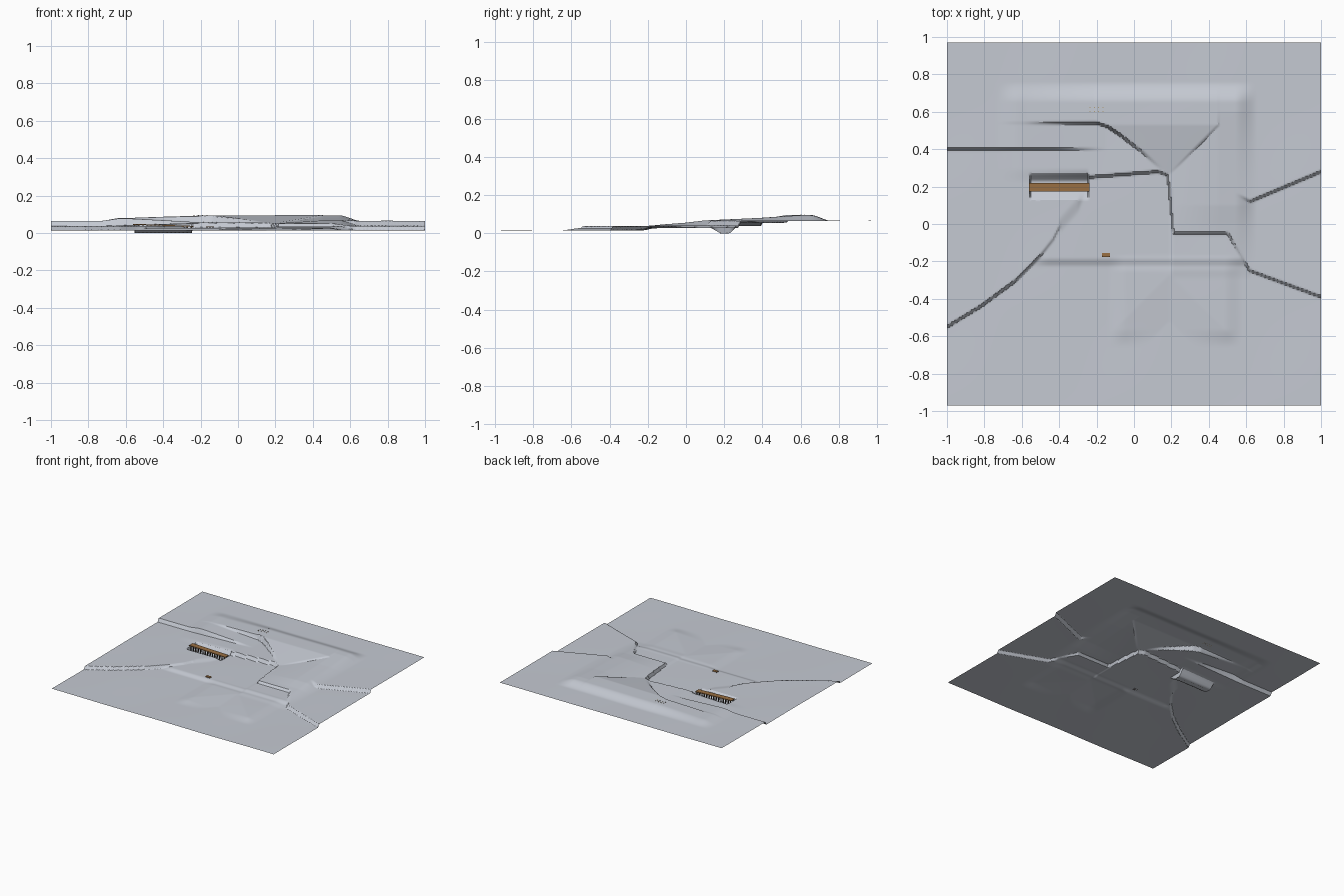
import bpy, bmesh, math

if "Cube" in bpy.data.objects:
    bpy.data.objects.remove(bpy.data.objects["Cube"])

def material(name, rgb):
    m = bpy.data.materials.new(name)
    m.diffuse_color = (*rgb, 1)
    m.use_nodes = True
    m.node_tree.nodes["Principled BSDF"].inputs["Base Color"].default_value = m.diffuse_color
    return m

GREY = material("pale grey ground", (0.56, 0.59, 0.65))
WOOD = material("brown wood", (0.32, 0.16, 0.055))
DARK = material("dark wood", (0.06, 0.045, 0.035))
TAN = material("tan stake", (0.45, 0.36, 0.22))

def clamp(t):
    return max(0.0, min(1.0, t))

def ease(a, b, v):
    t = clamp((v - a) / (b - a))
    return t * t * (3 - 2 * t)

def lerp(a, b, t):
    return a + (b - a) * t

def along(points, v):
    if v <= points[0][0]:
        return points[0][1]
    for (x0, y0), (x1, y1) in zip(points, points[1:]):
        if v <= x1:
            return lerp(y0, y1, (v - x0) / (x1 - x0))
    return points[-1][1]

# cliff lines as seen from the top (x, y), and the falling height of the east rim (y, z)
LOWER = [(-1, -.55), (-.82, -.44), (-.63, -.3), (-.5, -.17), (-.43, -.08), (-.39, 0), (-.3, .1),
         (-.24, .25), (.13, .28), (.18, .26), (.21, -.05), (.5, -.05), (.62, -.25), (1, -.39)]
UPPER = [(-1, .4), (-.2, .4), (.3, .3), (.62, .12), (1, .28)]
CURVE = [(-.57, .54), (-.2, .54), (-.14, .52), (-.08, .48), (.05, .38), (.17, .27), (.2, .2)]
EAST_RIM = [(-.55, .03), (-.4, .033), (-.2, .04), (0, .056), (.1, .068), (.4, .081), (.6, .094)]

def hill(x, y):
    """Height of the switchback hill and its funnel-shaped inner bowl."""
    top = lerp(.08, .095, clamp((x + .57) / .4))
    top = min(top, lerp(top, along(EAST_RIM, y), ease(.35, .5, x)))
    dn, de = max(0, .53 - y), max(0, (.45 - x) * 1.02)
    rim = .095 if dn < de else along(EAST_RIM, y)
    bowl = lerp(.052, rim, 1 - clamp(min(dn, de) / .26))
    high = bowl if x > -.2 else top
    lane2 = lerp(.055, .078, clamp((-.15 - x) / .45))
    lane1 = lerp(.04, .055, clamp((x + .65) / .45))
    low = lerp(lane1, lane2, ease(-.008, .008, y - .4))
    return lerp(low, high, ease(-.008, .008, y - along(CURVE, x))) if x < .2 else high

def height(x, y):
    yl, yh = along(LOWER, x), along(UPPER, x)
    # three outer terraces
    soft = .05 if -.4 < x < -.25 else .009
    up = ease(-soft, soft, y - yl)
    mid = .038 + .027 * ease(-.009, .009, y - yh)
    # hill blended in with rounded banks
    box = ease(-.74, -.62, x) * ease(.66, .54, x) * ease(.76, .65, y)
    box *= ease(.22, .3, y) if x < -.24 else 1
    mid = lerp(mid, hill(x, y), box)
    # central floor with a soft ramp to the south
    low = .015 + .013 * ease(-.23, -.18, y) * ease(-.58, -.45, x) * ease(.7, .55, x)
    # southern mound with a triangular hollow between two creases
    mound = ease(-.14, -.04, x) * ease(.58, .48, x) * ease(-.66, -.56, y) * ease(-.16, -.26, y)
    hollow = clamp((-.27 - y - abs(x - .19)) / .25)
    low += .011 * mound * (1 - hollow)
    if .19 < x < .62:
        low += .006 * ease(-.3, -.2, y) * ease(.19, .21, x)
    h = lerp(low, mid, up)
    h += .0012 * math.sin(7 * x + 2) * math.sin(6 * y + 1)
    # trough under the boardwalk
    if -.56 < x < -.24:
        h *= 1 - min(clamp((y - .13) / .05), clamp((.27 - y) / .04))
    return h

# terrain sheet
NX, NY, W, D = 250, 242, 2.0, 1.94
mesh = bpy.data.meshes.new("terrain")
bm = bmesh.new()
rows = []
for j in range(NY + 1):
    y = D * (j / NY - .5)
    rows.append([bm.verts.new((W * (i / NX - .5), y, height(W * (i / NX - .5), y))) for i in range(NX + 1)])
for a, b in zip(rows, rows[1:]):
    for i in range(NX):
        bm.faces.new((a[i], a[i + 1], b[i + 1], b[i]))
bm.to_mesh(mesh)
bm.free()
mesh.materials.append(GREY)
terrain = bpy.data.objects.new("terrain", mesh)
bpy.context.collection.objects.link(terrain)
bpy.context.view_layer.objects.active = terrain
terrain.select_set(True)
bpy.ops.object.shade_smooth_by_angle(angle=math.radians(30))
terrain.select_set(False)

def boxes(name, items, mat):
    """One object from boxes given as (centre, size, tilt about y)."""
    me = bpy.data.meshes.new(name)
    b = bmesh.new()
    for c, s, tilt in items:
        vs = bmesh.ops.create_cube(b, size=1)["verts"]
        for v in vs:
            px, py, pz = (v.co[k] * s[k] for k in range(3))
            v.co = (c[0] + px, c[1] + py, c[2] + pz - px * tilt)
    b.to_mesh(me)
    b.free()
    me.materials.append(mat)
    ob = bpy.data.objects.new(name, me)
    bpy.context.collection.objects.link(ob)
    return ob

# boardwalk: sloping deck on two rows of posts
def deck_z(x):
    return lerp(.047, .036, (x + .56) / .32)

boxes("boardwalk_deck", [((-.4, .197, deck_z(-.4)), (.325, .044, .005), .034)], WOOD)
posts = []
for i in range(15):
    x = -.55 + i * .3 / 14
    top = deck_z(x) - .002
    posts += [((x, y, top / 2), (.006, .006, top), 0) for y in (.18, .214)]
boxes("boardwalk_posts", posts, DARK)

# small footbridge on the southern ramp
z = height(-.15, -.165)
boxes("footbridge_deck", [((-.15, -.165, z + .006), (.042, .022, .004), 0)], WOOD)
boxes("footbridge_legs", [((-.15 + dx, -.165 + dy, z + .002), (.005, .004, .008), 0)
                          for dx in (-.016, 0, .016) for dy in (-.008, .008)], DARK)

# two short rows of stakes on the back rim
boxes("stakes", [((-.235 + i * .023, y, height(-.2, .61) + .001), (.005, .005, .006), 0)
                 for i in range(4) for y in (.602, .622)], TAN)
